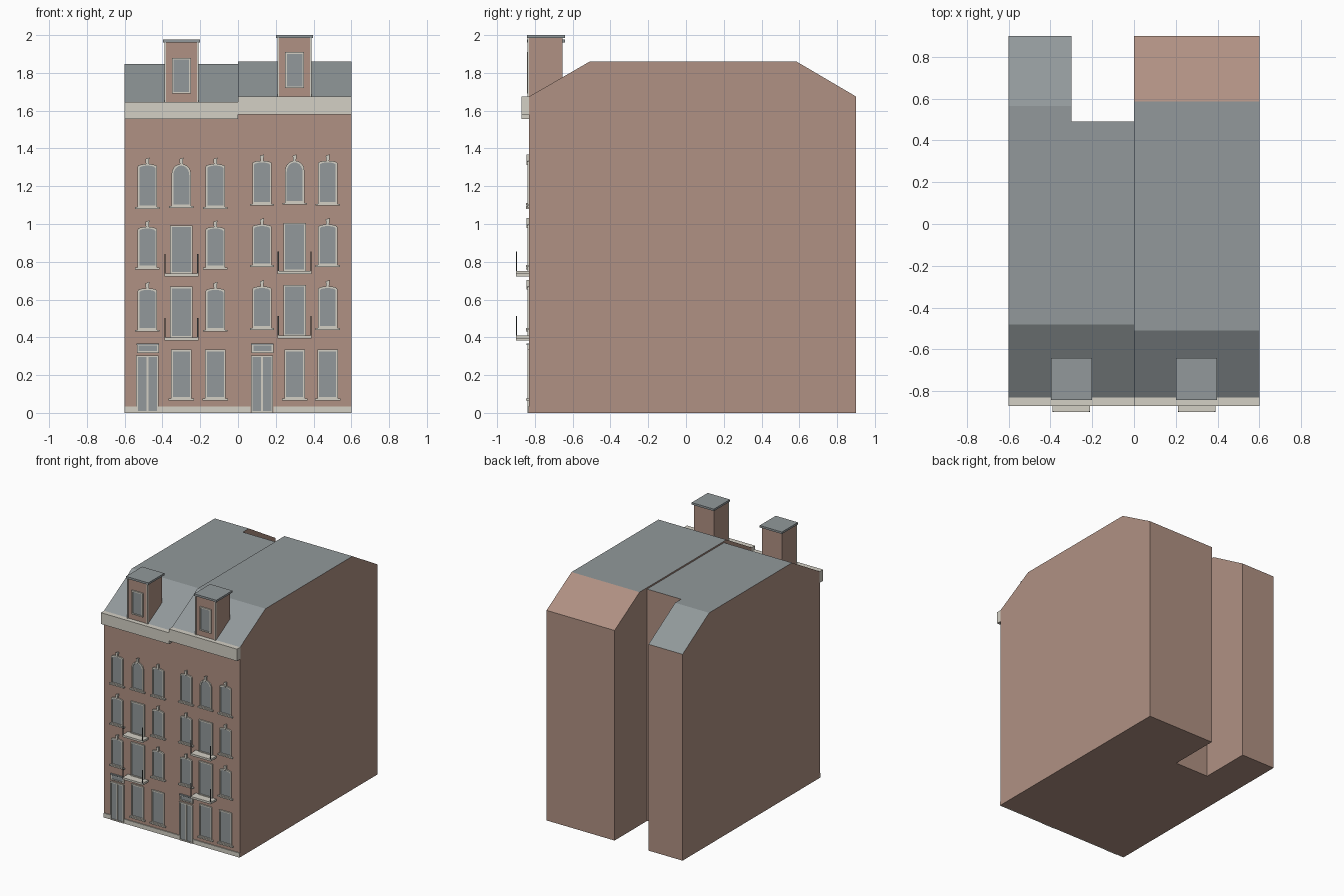
import bpy, bmesh, math

if "Cube" in bpy.data.objects:
    bpy.data.objects.remove(bpy.data.objects["Cube"])


def material(name, rgb):
    m = bpy.data.materials.new(name)
    lin = [(c / 255 / 12.92) if c < 11 else ((c / 255 + 0.055) / 1.055) ** 2.4 for c in rgb]
    m.diffuse_color = (*lin, 1)
    m.use_nodes = True
    m.node_tree.nodes["Principled BSDF"].inputs["Base Color"].default_value = m.diffuse_color
    return m


BRICK = material("brick", (176, 145, 131))
SLATE = material("slate_grey", (146, 153, 155))
STONE = material("pale_stone", (212, 208, 197))
IRON = material("dark_iron", (72, 77, 78))
WALL = -0.83  # street wall plane


def finish(name, bm, *mats):
    bmesh.ops.recalc_face_normals(bm, faces=bm.faces)
    me = bpy.data.meshes.new(name)
    bm.to_mesh(me)
    bm.free()
    for m in mats:
        me.materials.append(m)
    ob = bpy.data.objects.new(name, me)
    bpy.context.collection.objects.link(ob)
    return ob


def box(name, x0, x1, y0, y1, z0, z1, mat):
    bm = bmesh.new()
    bmesh.ops.create_cube(bm, size=1)
    for v in bm.verts:
        v.co = (x1 if v.co.x > 0 else x0, y1 if v.co.y > 0 else y0, z1 if v.co.z > 0 else z0)
    return finish(name, bm, mat)


def outline(x, w, z0, z1, rise):
    """Opening outline, with an elliptical head when rise > 0."""
    pts = [(x - w / 2, z0), (x + w / 2, z0)]
    n = 10 if rise else 1
    for i in range(n + 1):
        t = math.pi * i / n
        pts.append((x + w / 2 * math.cos(t), z1 - rise + rise * math.sin(t)))
    return pts


def plate(name, pts, y0, y1, mat):
    bm = bmesh.new()
    a = [bm.verts.new((x, y0, z)) for x, z in pts]
    b = [bm.verts.new((x, y1, z)) for x, z in pts]
    bm.faces.new(a)
    bm.faces.new(b[::-1])
    for i in range(len(a)):
        j = (i + 1) % len(a)
        bm.faces.new((a[j], a[i], b[i], b[j]))
    return finish(name, bm, mat)


def surround(name, outer, inner, y0, y1, mat):
    bm = bmesh.new()
    loops = [[bm.verts.new((x, y, z)) for x, z in p]
             for p, y in ((outer, y1), (outer, y0), (inner, y0), (inner, y1))]
    n = len(outer)
    for a, b in zip(loops, loops[1:]):
        for i in range(n):
            j = (i + 1) % n
            bm.faces.new((a[i], a[j], b[j], b[i]))
    return finish(name, bm, mat)


def window(name, x, w, z0, z1, rise=0.0, sill=True, key=False, y=WALL):
    f = 0.009
    plate(name + "_glass", outline(x, w - f, z0 + f / 2, z1 - f / 2, rise), y - 0.004, y + 0.002, SLATE)
    surround(name + "_frame", outline(x, w, z0, z1, rise),
             outline(x, w - 2 * f, z0 + f, z1 - f, rise), y - 0.010, y + 0.002, STONE)
    if sill:
        box(name + "_sill", x - w / 2 - 0.013, x + w / 2 + 0.013, y - 0.016, y + 0.002, z0 - 0.010, z0, STONE)
    if key:
        plate(name + "_keystone", [(x - 0.007, z1 - 0.006), (x + 0.007, z1 - 0.006),
                                   (x + 0.011, z1 + 0.034), (x - 0.011, z1 + 0.026)],
              y - 0.014, y + 0.002, STONE)


def shell(name, x0, x1, eave, ridge, front, back, notch=None, slate_back=True):
    """House body: side profile pulled across the width, roof faces by slope."""
    prof = [(WALL, 0), (0.9, 0), (0.9, eave), (back, ridge), (front, ridge), (WALL, eave)]
    bm = bmesh.new()
    a = [bm.verts.new((x0, y, z)) for y, z in prof]
    b = [bm.verts.new((x1, y, z)) for y, z in prof]
    bm.faces.new(a)
    bm.faces.new(b[::-1])
    for i in range(6):
        j = (i + 1) % 6
        bm.faces.new((a[i], a[j], b[j], b[i]))
    ob = finish(name, bm, BRICK, SLATE)
    if notch:
        cutter = box(name + "_cutter", *notch, -1, 3, BRICK)
        mod = ob.modifiers.new("notch", "BOOLEAN")
        mod.operation, mod.solver, mod.object = "DIFFERENCE", "EXACT", cutter
        bpy.context.view_layer.objects.active = ob
        bpy.ops.object.modifier_apply(modifier=mod.name)
        bpy.data.objects.remove(cutter)
    for p in ob.data.polygons:
        roof = p.normal.z > 0.1 and (slate_back or p.normal.y < 0.1)
        p.material_index = 1 if roof else 0


def house(side, x0, cols, eave, ridge, cornice, top, lifts):
    x1 = x0 + 0.6
    left, mid, right = cols
    # cornice along the eaves
    box(side + "_cornice", x0, x1, -0.87, WALL + 0.005, cornice, eave, STONE)
    # plinth, broken by the door
    box(side + "_plinth_a", x0, left - 0.06, WALL - 0.007, WALL + 0.002, 0, 0.035, STONE)
    box(side + "_plinth_b", left + 0.06, x1, WALL - 0.007, WALL + 0.002, 0, 0.035, STONE)
    # double door with fanlight
    window(side + "_door", left, 0.118, 0, 0.305, sill=False)
    box(side + "_door_post", left - 0.005, left + 0.005, WALL - 0.008, WALL, 0.005, 0.298, STONE)
    window(side + "_fanlight", left + 0.003, 0.115, 0.318, 0.365, sill=False)
    box(side + "_door_hood", left - 0.058, left + 0.062, WALL - 0.014, WALL, 0.36, 0.368, SLATE)
    # ground floor windows
    for x, n in ((mid, "mid"), (right, "right")):
        window(f"{side}_ground_window_{n}", x, 0.108, 0.075, 0.335)
    # upper floors
    for i, (z0, z1) in enumerate(((0.44, 0.66), (0.77, 0.985), (1.09, 1.318))):
        z0, z1 = z0 + lifts[i], z1 + lifts[i]
        for x, n in ((left, "left"), (right, "right")):
            window(f"{side}_floor{i + 1}_window_{n}", x, 0.102, z0, z1, 0.014, key=True)
        if i == 2:
            window(f"{side}_arched_window", mid, 0.102, z0 + 0.005, z1, 0.05, key=True)
            continue
        # balcony with tall window and iron corner posts
        zb = (0.383, 0.722)[i] + lifts[i]
        window(f"{side}_balcony_window_{i + 1}", mid, 0.118, zb + 0.014, z1 + 0.008, sill=False)
        box(f"{side}_balcony_{i + 1}", mid - 0.09, mid + 0.09, -0.9, WALL, zb, zb + 0.016, STONE)
        for s in (-1, 1):
            xp = mid + s * 0.087
            box(f"{side}_balcony_post_{i + 1}", xp - 0.003, xp + 0.003, -0.9, -0.894,
                zb + 0.016, zb + 0.12, IRON)
    # dormer
    box(side + "_dormer", mid - 0.088, mid + 0.088, WALL - 0.003, -0.655, eave - 0.03, top - 0.015, BRICK)
    box(side + "_dormer_cap", mid - 0.098, mid + 0.098, WALL - 0.012, -0.64, top - 0.016, top, SLATE)
    for s in (-1, 1):
        xp = mid + s * 0.086
        box(side + "_dormer_strip", xp - 0.004, xp + 0.004, WALL - 0.010, WALL, eave, top - 0.016, STONE)
    window(side + "_dormer_window", mid, 0.1, eave + 0.045, eave + 0.235, sill=False, y=WALL - 0.003)


shell("left_house", -0.6, 0.0, 1.645, 1.848, -0.48, 0.565, notch=(-0.3, 0.2, 0.49, 1.2))
shell("right_house", 0.0, 0.6, 1.675, 1.86, -0.51, 0.585, slate_back=False)
house("left", -0.6, (-0.48, -0.30, -0.12), 1.645, 1.848, 1.555, 1.978, (0, 0, 0))
house("right", 0.0, (0.127, 0.30, 0.475), 1.675, 1.86, 1.58, 2.0, (0.01, 0.013, 0.017))
